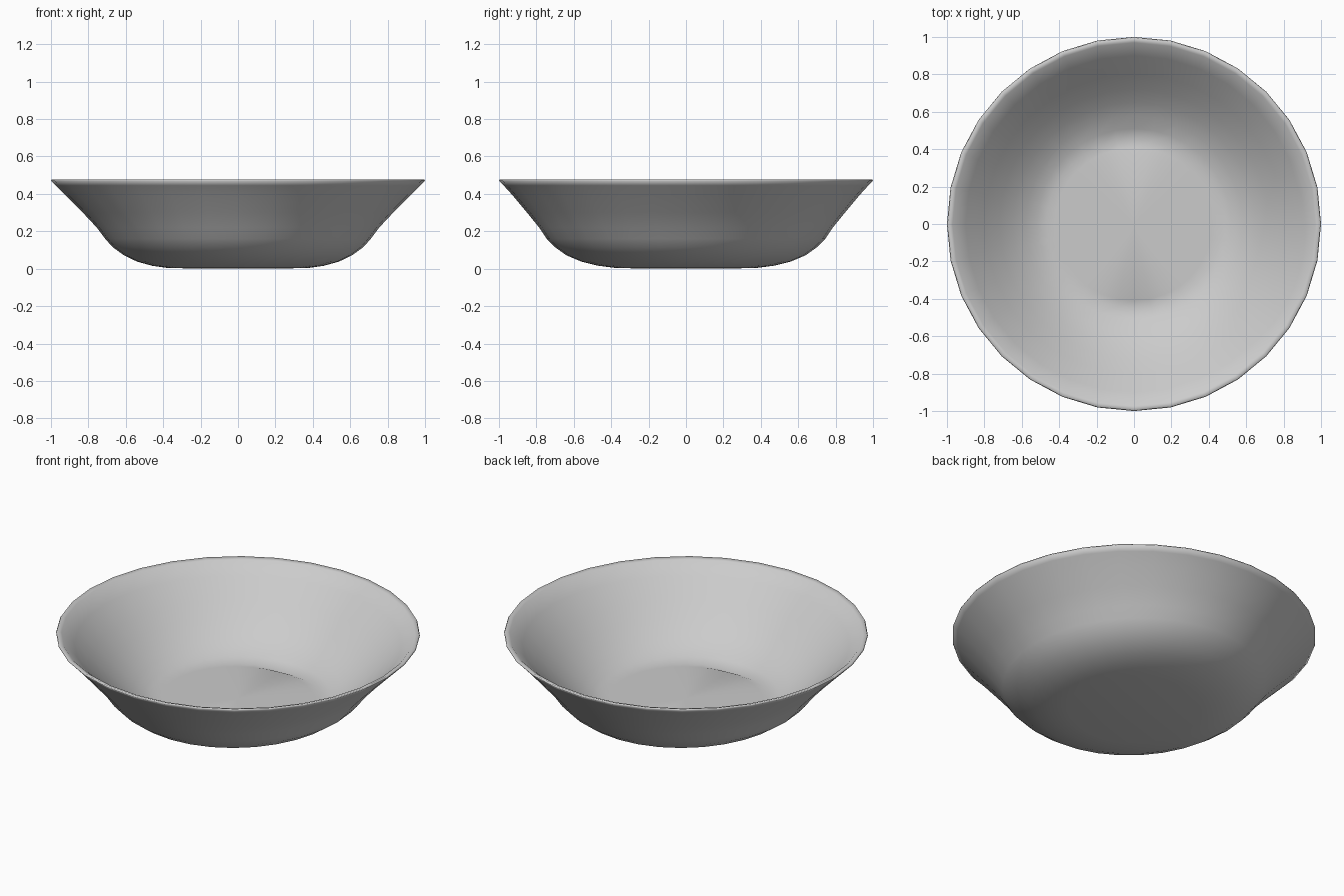
import bpy, bmesh, math

if "Cube" in bpy.data.objects:
    bpy.data.objects.remove(bpy.data.objects["Cube"])

SIDES = 32

# (x radius, y radius, height): outside from base to rim
OUTER = [
    (0.37, 0.37, 0.003), (0.46, 0.47, 0.016), (0.54, 0.56, 0.038), (0.61, 0.64, 0.072),
    (0.67, 0.70, 0.115), (0.71, 0.745, 0.16), (0.755, 0.785, 0.22), (0.83, 0.85, 0.30),
    (0.92, 0.925, 0.39), (0.975, 0.975, 0.445), (1.0, 1.0, 0.47),
]
# inside from rim down the sloping wall to the floor
INNER = [
    (0.995, 0.995, 0.478), (0.97, 0.97, 0.47),
    (0.90, 0.90, 0.405), (0.80, 0.80, 0.305), (0.72, 0.72, 0.23), (0.65, 0.65, 0.172),
    (0.58, 0.58, 0.125), (0.52, 0.51, 0.094), (0.47, 0.45, 0.08), (0.42, 0.41, 0.08),
]
PROFILE = OUTER + INNER
DIP_RING = len(PROFILE) - 2

# Bowl shell, with a slight dip at the front and back of the inner floor edge
bm = bmesh.new()
rings = []
for n, (rx, ry, z) in enumerate(PROFILE):
    ring = []
    for i in range(SIDES):
        a = 2 * math.pi * i / SIDES
        dip = 0.02 * math.sin(a) ** 20 if n == DIP_RING else 0
        ring.append(bm.verts.new((rx * math.cos(a), ry * math.sin(a), z - dip)))
    rings.append(ring)
for lower, upper in zip(rings, rings[1:]):
    for i in range(SIDES):
        j = (i + 1) % SIDES
        bm.faces.new((lower[i], lower[j], upper[j], upper[i]))

# Base and inner floor, each a fan around a centre point
for ring, z, flip in ((rings[0], 0.0, True), (rings[-1], 0.08, False)):
    centre = bm.verts.new((0, 0, z))
    for i in range(SIDES):
        a, b = ring[i], ring[(i + 1) % SIDES]
        bm.faces.new((b, a, centre) if flip else (a, b, centre))
bmesh.ops.recalc_face_normals(bm, faces=bm.faces)

mesh = bpy.data.meshes.new("bowl")
bm.to_mesh(mesh)
bm.free()
mesh.polygons.foreach_set("use_smooth", [True] * len(mesh.polygons))
bowl = bpy.data.objects.new("bowl", mesh)
bpy.context.collection.objects.link(bowl)
